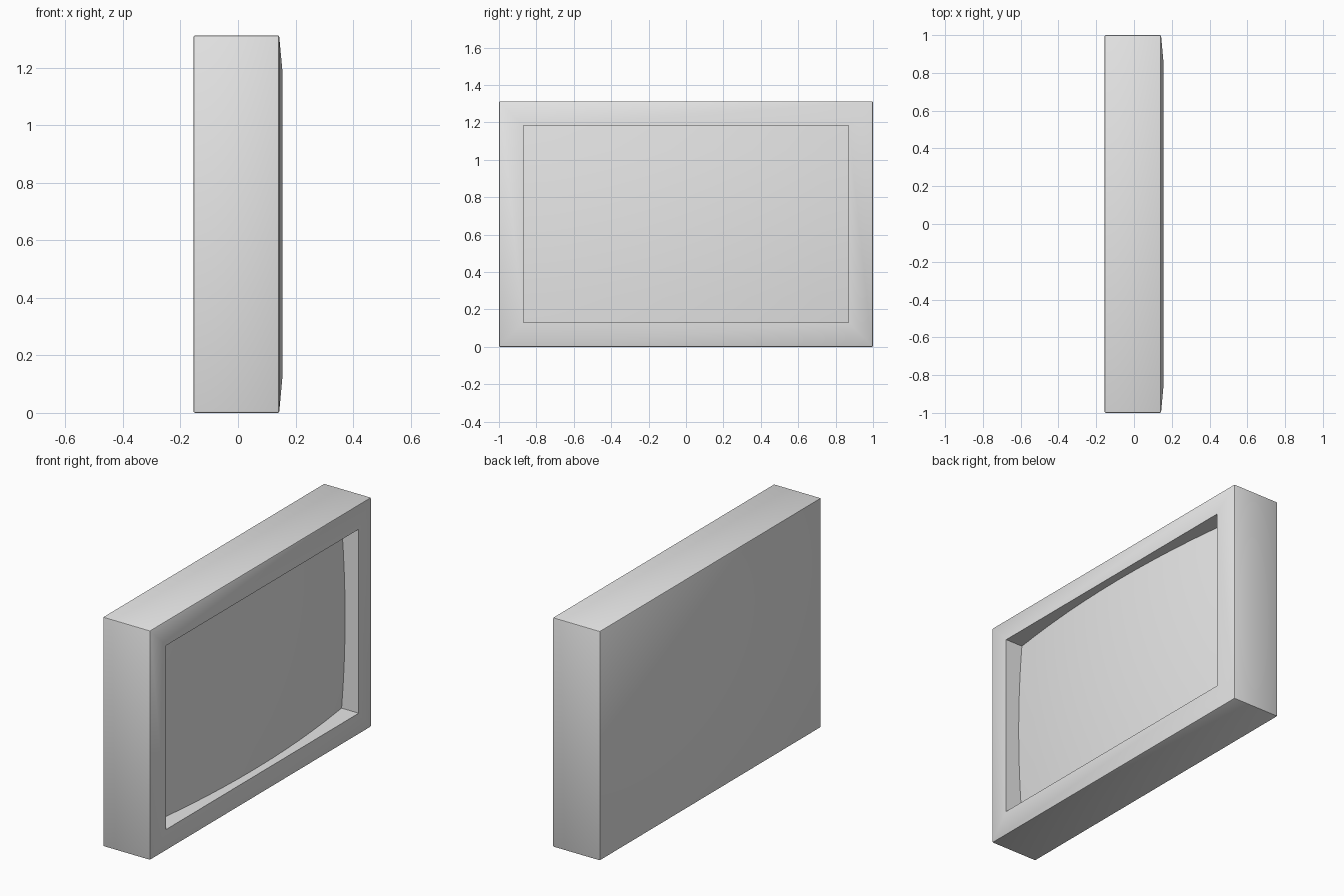
import bpy, bmesh
from math import sqrt, radians

if "Cube" in bpy.data.objects:
    bpy.data.objects.remove(bpy.data.objects["Cube"], do_unlink=True)

MID_Z = 0.656                # height of the panel centre
OUT_Y, OUT_Z = 1.0, 0.656    # outer half sizes
IN_Y, IN_Z = 0.87, 0.526     # opening half sizes
BACK_X, EDGE_X, RIM_X = -0.155, 0.143, 0.155


def material(name, level):
    mat = bpy.data.materials.new(name)
    mat.use_nodes = True
    colour = (level, level, level, 1)
    mat.diffuse_color = colour
    mat.node_tree.nodes["Principled BSDF"].inputs["Base Color"].default_value = colour
    return mat


def finish(bm, name, mat):
    bmesh.ops.recalc_face_normals(bm, faces=bm.faces)
    mesh = bpy.data.meshes.new(name)
    bm.to_mesh(mesh)
    bm.free()
    mesh.materials.append(mat)
    obj = bpy.data.objects.new(name, mesh)
    bpy.context.collection.objects.link(obj)
    bpy.ops.object.select_all(action='DESELECT')
    obj.select_set(True)
    bpy.context.view_layer.objects.active = obj
    bpy.ops.object.shade_smooth_by_angle(angle=radians(30))
    return obj


def ring(bm, x, half_y, half_z):
    corners = ((-1, -1), (1, -1), (1, 1), (-1, 1))
    return [bm.verts.new((x, sy * half_y, MID_Z + sz * half_z)) for sy, sz in corners]


grey = material("light grey", 0.8)

# Casing: closed back, sloped bezel and recess walls, from nested rectangles
bm = bmesh.new()
rings = [ring(bm, BACK_X, OUT_Y, OUT_Z), ring(bm, EDGE_X, OUT_Y, OUT_Z),
         ring(bm, RIM_X, IN_Y, IN_Z), ring(bm, 0.03, IN_Y, IN_Z)]
bm.faces.new(rings[0])
for a, b in zip(rings, rings[1:]):
    for i in range(4):
        j = (i + 1) % 4
        bm.faces.new((a[i], a[j], b[j], b[i]))
outer = set(rings[0] + rings[1])
edges = [e for e in bm.edges if set(e.verts) <= outer]
bmesh.ops.bevel(bm, geom=edges, offset=0.006, segments=2, profile=0.5, affect='EDGES')
finish(bm, "casing", grey)

# Screen: gently domed panel set inside the recess
RADIUS, PEAK_X = 6.3, 0.129
bm = bmesh.new()
bmesh.ops.create_grid(bm, x_segments=12, y_segments=8, size=1)
for v in bm.verts:
    y, z = v.co.x * IN_Y, v.co.y * IN_Z
    v.co = (PEAK_X - RADIUS + sqrt(RADIUS ** 2 - y * y - z * z), y, MID_Z + z)
screen = finish(bm, "screen", grey)
# the open panel must face out of the recess
if screen.data.polygons[0].normal.x < 0:
    screen.data.flip_normals()
